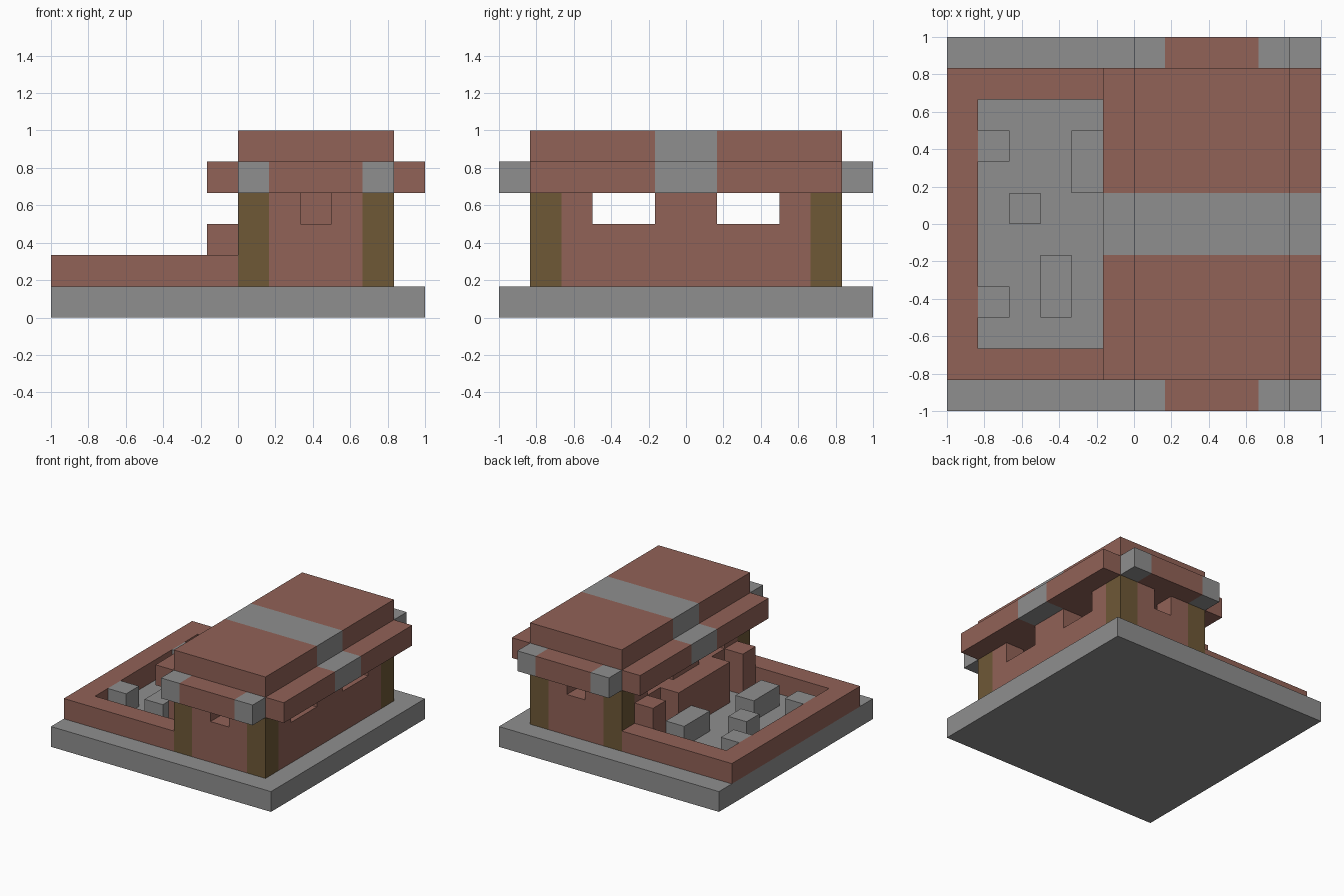
import bpy
import bmesh
from mathutils import Matrix, Vector

old = bpy.data.objects.get("Cube")
if old:
    bpy.data.objects.remove(old, do_unlink=True)

U = 1 / 6  # one building block


def material(name, rgb):
    m = bpy.data.materials.new(name)
    m.use_nodes = True
    color = (*rgb, 1)
    m.diffuse_color = color
    m.node_tree.nodes["Principled BSDF"].inputs["Base Color"].default_value = color
    return m


BRICK = material("red brick", (0.283, 0.122, 0.095))
STONE = material("grey stone", (0.275, 0.275, 0.275))
WOOD = material("dark wood", (0.156, 0.098, 0.037))


def blocks(name, mat, *spans):
    """One object of boxes, each given as x, y and z ranges in blocks."""
    bm = bmesh.new()
    for span in spans:
        lo = Vector([r[0] for r in span]) * U
        hi = Vector([r[1] for r in span]) * U
        size = Matrix.Diagonal((*(hi - lo), 1))
        bmesh.ops.create_cube(bm, size=1, matrix=Matrix.Translation((lo + hi) / 2) @ size)
    mesh = bpy.data.meshes.new(name)
    bm.to_mesh(mesh)
    bm.free()
    mesh.materials.append(mat)
    ob = bpy.data.objects.new(name, mesh)
    bpy.context.collection.objects.link(ob)
    return ob


def mirrored(r, side):
    return r if side > 0 else (-r[1], -r[0])


SILL, WINDOW, EAVE, TOP = (1, 3), (3, 4), (4, 5), (5, 6)
MID, BODY = (-1, 1), (0, 5)

# Ground slab and courtyard
blocks("ground_slab", STONE, ((-6, 6), (-6, 6), (0, 1)))
blocks("courtyard_wall", BRICK,
       ((-6, -5), (-4, 4), (1, 2)),
       *[((-6, 0), mirrored((4, 5), s), (1, 2)) for s in (-1, 1)])
blocks("courtyard_stones", STONE, *[(x, y, (1, 2)) for x, y in (
    ((-5, -4), (2, 3)), ((-4, -3), (0, 1)), ((-5, -4), (-3, -2)),
    ((-3, -2), (-3, -1)), ((-2, -1), (1, 3)))])
blocks("courtyard_buttresses", BRICK,
       *[((-1, 0), y, SILL) for y in ((-4, -3), (-2, 2), (3, 4))])

# Long walls with two windows each
for name, x in (("courtyard_side_wall", (0, 1)), ("outer_side_wall", (4, 5))):
    blocks(name, BRICK, (x, (-4, 4), SILL),
           *[(x, y, WINDOW) for y in ((-4, -3), MID, (3, 4))])

# End walls, corner posts and end eaves
for name, s in (("front", -1), ("back", 1)):
    wall, eave = mirrored((4, 5), s), mirrored((5, 6), s)
    blocks(name + "_wall", BRICK, ((1, 4), wall, SILL),
           *[(x, wall, WINDOW) for x in ((1, 2), (3, 4))])
    blocks(name + "_posts", WOOD, *[(x, wall, (1, 4)) for x in ((0, 1), (4, 5))])
    blocks(name + "_eave", BRICK, ((1, 4), eave, EAVE))
    blocks(name + "_eave_ends", STONE, *[(x, eave, EAVE) for x in ((0, 1), (4, 5))])

# Partition inside the hall
blocks("inner_partition", BRICK, ((1, 4), MID, (1, 4)))

# Roof with a stone band across the middle, stepping down to the side eaves
halves = [mirrored((1, 5), s) for s in (-1, 1)]
blocks("roof", BRICK, *[(BODY, y, (4, 6)) for y in halves])
blocks("roof_band", STONE, (BODY, MID, (4, 6)))
for name, x in (("courtyard_eave", (-1, 0)), ("outer_eave", (5, 6))):
    blocks(name, BRICK, *[(x, y, EAVE) for y in halves])
    blocks(name + "_band", STONE, (x, MID, EAVE))
